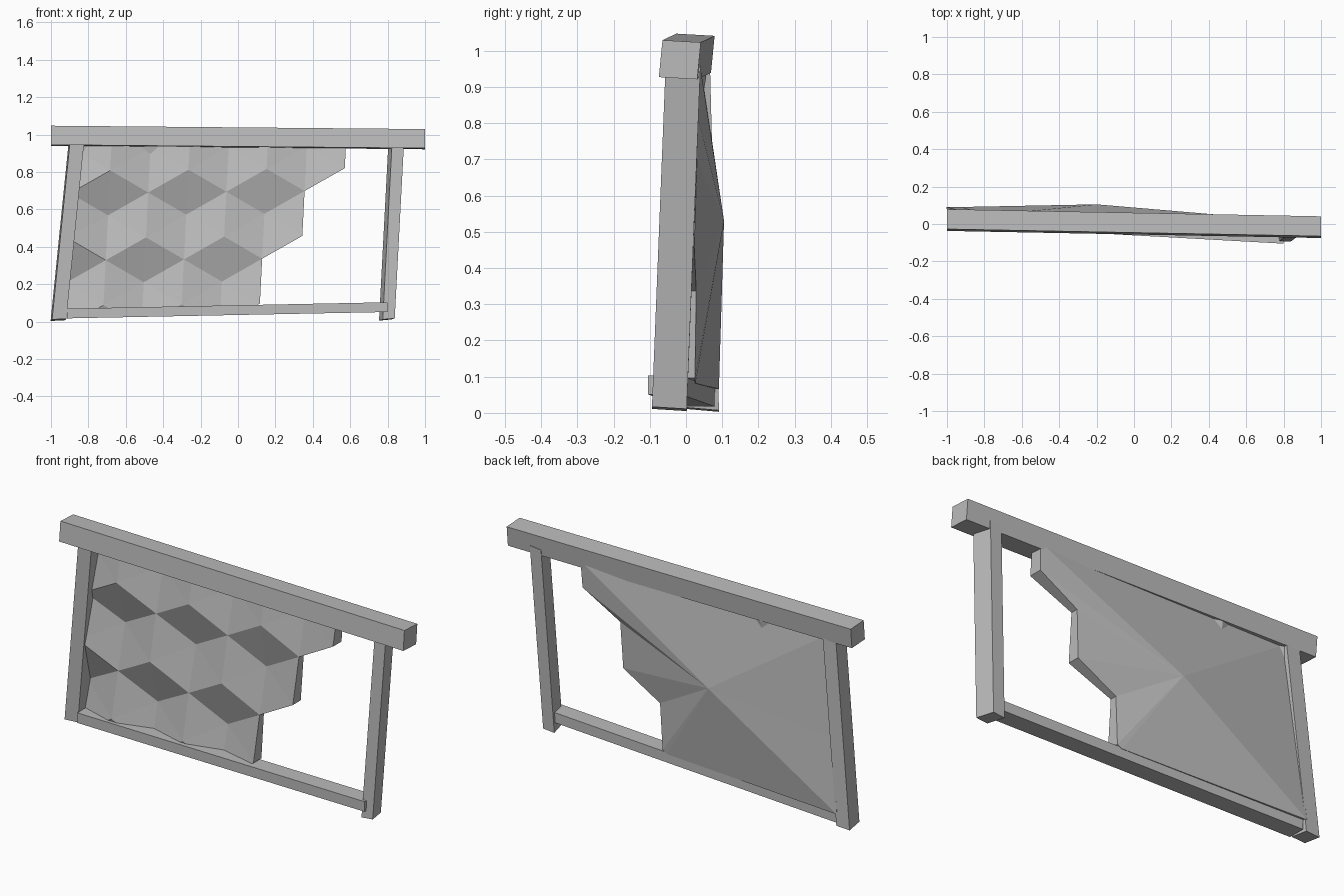
import bpy, bmesh
from mathutils import Vector

cube = bpy.data.objects.get("Cube")
if cube:
    bpy.data.objects.remove(cube)

grey = bpy.data.materials.new("plain_grey")
grey.use_nodes = True
GREY = (0.5, 0.5, 0.5, 1)
grey.diffuse_color = GREY
grey.node_tree.nodes["Principled BSDF"].inputs["Base Color"].default_value = GREY


def finish(name, bm):
    bmesh.ops.recalc_face_normals(bm, faces=bm.faces)
    mesh = bpy.data.meshes.new(name)
    bm.to_mesh(mesh)
    bm.free()
    mesh.materials.append(grey)
    obj = bpy.data.objects.new(name, mesh)
    bpy.context.collection.objects.link(obj)
    return obj


def beam(name, start, end, a, b):
    """Straight bar between two centres; a and b are its half-width vectors."""
    bm = bmesh.new()
    a, b = Vector(a), Vector(b)
    rings = [[bm.verts.new(Vector(c) + a * s + b * t)
              for s, t in ((-1, -1), (1, -1), (1, 1), (-1, 1))]
             for c in (start, end)]
    for ring in rings:
        bm.faces.new(ring)
    for k in range(4):
        n = (k + 1) % 4
        bm.faces.new((rings[0][k], rings[0][n], rings[1][n], rings[1][k]))
    return finish(name, bm)


# Crooked wooden frame
beam("top_bar", (-1, 0.021, 0.993), (1, -0.017, 0.975), (0, 0.053, -0.003), (0, 0.005, 0.051))
beam("right_side_bar", (-0.96, 0.045, 0.009), (-0.863, 0.02, 0.97), (0.038, 0, 0.002), (-0.004, 0.046, -0.004))
beam("left_side_bar", (0.796, -0.046, 0.011), (0.846, -0.008, 0.96), (0.032, 0, 0.003), (-0.01, 0.048, -0.003))
beam("bottom_bar", (-0.915, 0.035, 0.043), (0.8, -0.06, 0.077), (0, 0.045, 0), (0, 0, 0.026))


def frame_middle(x, z):
    """Depth of the twisted frame's middle."""
    s, t = (x + 0.95) / 1.75, z / 0.95
    return (0.045 - 0.092 * s) * (1 - t) + (0.022 - 0.034 * s) * t


# Comb front: triangular lattice with middles, peaks and pits forming rhombi
bm = bmesh.new()
RELIEF = (0, -0.032, 0.038)
grid = {}
for i in range(-4, 6):
    for j in range(-5, 6):
        if i >= 3 and j > 7 - i:
            continue
        x = -0.48 + 0.215 * i - 0.012 * j
        z = 0.69 + 0.122 * i - 0.24 * j
        depth = RELIEF[(i + j) % 3] * (1 - 0.3 * x)
        grid[i, j] = bm.verts.new((x, frame_middle(x, z) + depth, z))
for i, j in grid:
    for mid in ((i + 1, j), (i, j + 1)):
        keys = ((i, j), mid, (i + 1, j + 1))
        if all(k in grid for k in keys):
            bm.faces.new([grid[k] for k in keys])

# Trim the lattice to the frame
for co, no in (((0, 0, 0.96), (0, 0, 1)),
               ((0, 0, 0.08), (0.015, 0, -1)),
               ((-0.89, 0, 0.5), (-1, 0, 0.09))):
    bmesh.ops.bisect_plane(bm, geom=bm.verts[:] + bm.edges[:] + bm.faces[:],
                           plane_co=co, plane_no=no, clear_outer=True)
bmesh.ops.delete(bm, geom=[v for v in bm.verts if not v.link_faces], context='VERTS')

# Comb rim and shallow cone back; deep pits may break through near the side bar
rim = [e for e in bm.edges if e.is_boundary]
back = {}
for v in {v for e in rim for v in e.verts}:
    x, _, z = v.co
    y = frame_middle(x, z) + 0.036 + 0.035 * x * (z - 0.45)
    back[v] = bm.verts.new((x, y, z))
apex = bm.verts.new((-0.2, 0.105, 0.53))
for e in rim:
    p, q = e.verts
    bm.faces.new((p, q, back[q], back[p]))
    bm.faces.new((back[p], back[q], apex))
finish("honeycomb", bm)
